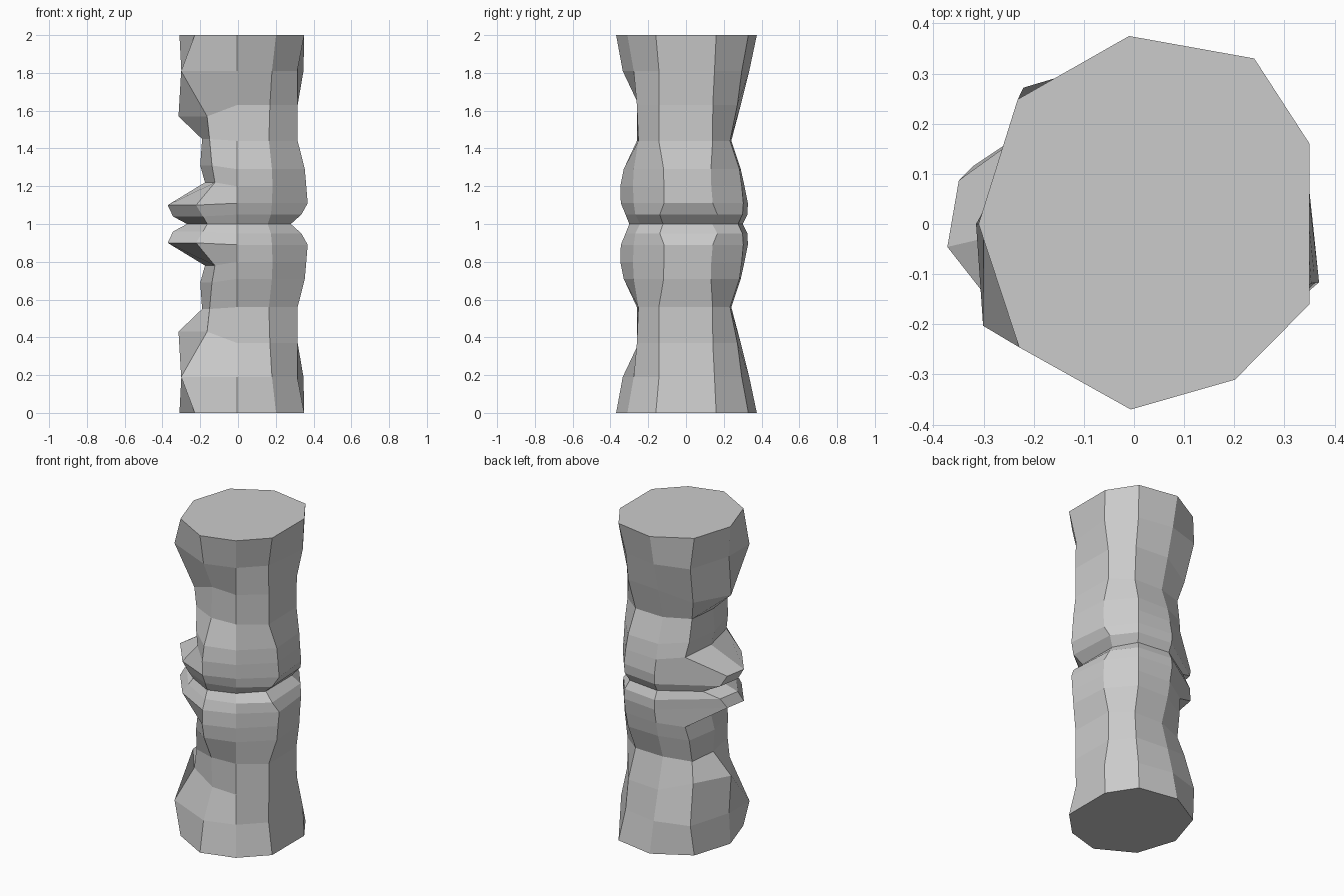
import bpy, bmesh, math

# Upper half: 9 columns of points, 9 rings from the cap (z=2) to the waist (z=1)
ring_z = [2.0, 1.81, 1.63, 1.44, 1.29, 1.20, 1.11, 1.05, 1.0]
left_z = [2.0, 1.81, 1.57, 1.45, 1.31, 1.22, 1.10, 1.04, 1.0]
angles = [-24.5, 24.5, 54, 91.5, 133, 180, 227, 269, 303]
radii = [
    [.385, .345, .347, .347, .373, .380, .387, .363, .305],
    [.385, .378, .342, .340, .360, .365, .370, .360, .310],
    [.408, .365, .345, .300, .350, .365, .375, .370, .340],
    [.375, .335, .290, .240, .290, .310, .328, .325, .300],
    [.340, .350, .290, .250, .265, .275, .360, .340, .280],
    [.310, .300, .315, .190, .200, .175, .375, .345, .270],
    [.336, .363, .260, .250, .260, .260, .325, .295, .270],
    [.370, .335, .250, .260, .330, .348, .345, .320, .300],
    [.370, .330, .310, .300, .330, .335, .330, .320, .290],
]
# Sideways bends of the points around the protruding lip
bend = {
    0: [0, 0, 0, 0, 6, 6.5, 7, 2, 1],
    1: [0, -1, 0, 0, -3, -3, -2, 3, 2],
    2: [0, 0, -2, -3, 0, 0, 0, 0, 0],
    4: [0, -4, 0, 0, -4, -9, 33, 27, 12],
    5: [0, 0, 0, 0, 0, 0, 7, 4, 0],
    6: [0, -13, 4, 6, 11, 15, 0, 4, 6],
}

bm = bmesh.new()
rings = []
for k in range(9):
    ring = []
    for c, ang in enumerate(angles):
        a = math.radians(ang + bend.get(c, [0] * 9)[k])
        z = left_z[k] if c in (4, 5, 6) else ring_z[k]
        r = radii[c][k]
        ring.append(bm.verts.new((r * math.cos(a), r * math.sin(a), z)))
    rings.append(ring)

# Cap and side faces
bm.faces.new(rings[0])
for up, low in zip(rings, rings[1:]):
    for i in range(9):
        j = (i + 1) % 9
        bm.faces.new((low[i], low[j], up[j], up[i]))

# Lower half is the mirrored upper half
upper = bm.verts[:] + bm.edges[:] + bm.faces[:]
copy = bmesh.ops.duplicate(bm, geom=upper)["geom"]
for v in [g for g in copy if isinstance(g, bmesh.types.BMVert)]:
    v.co.z = 2 - v.co.z
bmesh.ops.remove_doubles(bm, verts=bm.verts[:], dist=0.0005)
bmesh.ops.recalc_face_normals(bm, faces=bm.faces[:])

mesh = bpy.data.meshes.new("rock_pillar")
bm.to_mesh(mesh)
bm.free()
bpy.context.collection.objects.link(bpy.data.objects.new("rock_pillar", mesh))
